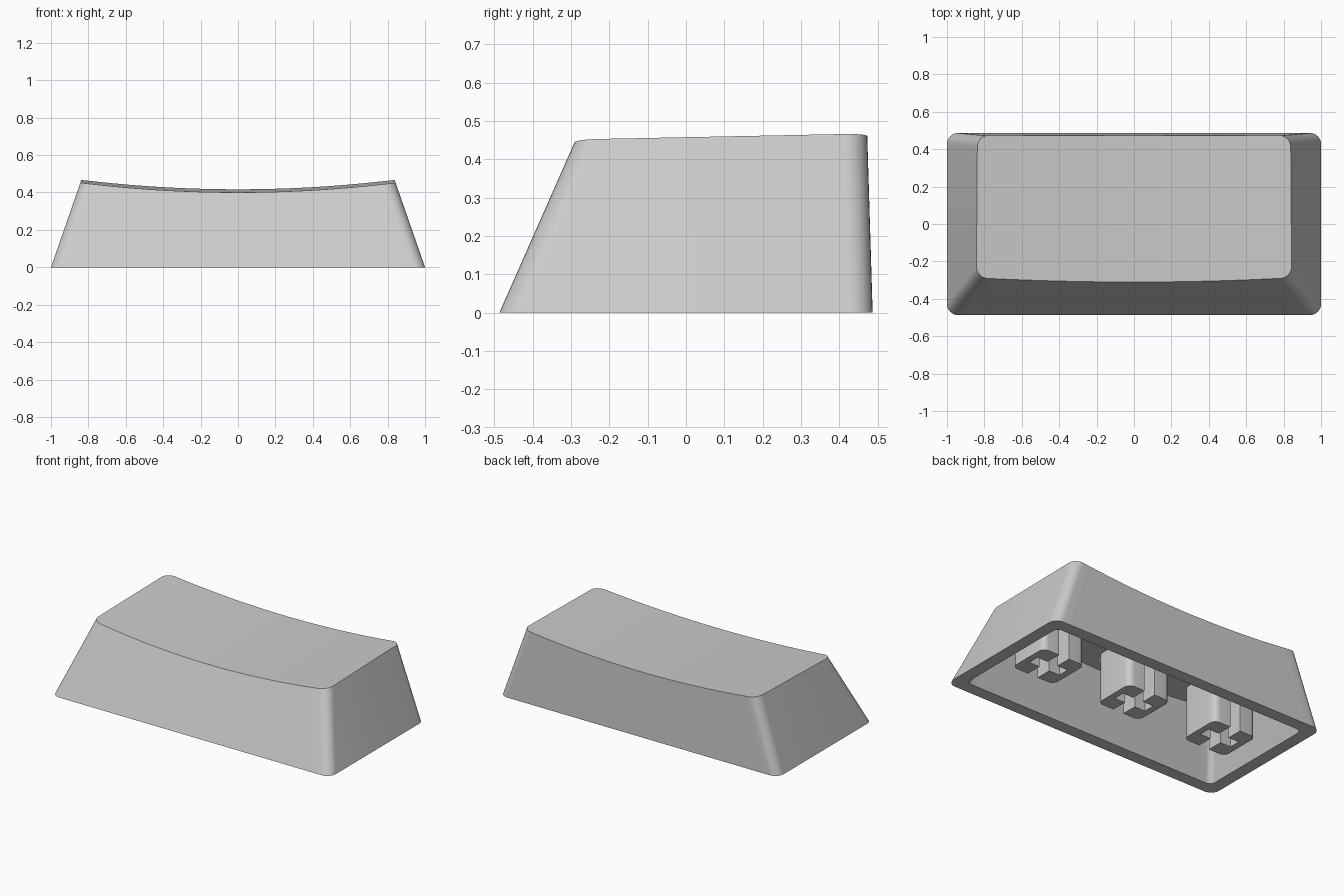
import bpy, bmesh, math

cube = bpy.data.objects.get("Cube")
if cube:
    bpy.data.objects.remove(cube, do_unlink=True)

grey = bpy.data.materials.new("light grey plastic")
grey.use_nodes = True
COLOUR = (0.6, 0.6, 0.6, 1)
grey.diffuse_color = COLOUR
grey.node_tree.nodes["Principled BSDF"].inputs["Base Color"].default_value = COLOUR


def finish(bm, name):
    bmesh.ops.recalc_face_normals(bm, faces=bm.faces)
    mesh = bpy.data.meshes.new(name)
    bm.to_mesh(mesh)
    bm.free()
    obj = bpy.data.objects.new(name, mesh)
    mesh.materials.append(grey)
    bpy.context.collection.objects.link(obj)
    bpy.ops.object.select_all(action='DESELECT')
    obj.select_set(True)
    bpy.context.view_layer.objects.active = obj
    bpy.ops.object.shade_smooth_by_angle(angle=math.radians(25))
    return obj


def dish(x, y):
    """Height of the tilted, cylindrically dished top."""
    return 0.407 + 0.021 * y + 0.072 * x * x


def half_outline(half_x, y_edge, y_mid, radius, arc=8, cols=32):
    """One long side of a rounded rectangle, from -x to +x."""
    s = 1 if y_edge > y_mid else -1
    right = []
    for i in range(arc + 1):
        a = math.pi / 2 * (1 - i / arc)
        right.append((half_x - radius + radius * math.cos(a),
                      y_edge + s * radius * (math.sin(a) - 1)))
    span = half_x - radius
    straight = [(-span + 2 * span * i / cols, y_edge) for i in range(1, cols)]
    return [(-x, y) for x, y in reversed(right)] + straight + right


def shell_layer(bm, inset, drop, radius):
    """Tapered wall and dished roof; returns the bottom front and back rows."""
    rows = []
    for base_y, top_y, s in ((-0.487, -0.284, -1), (0.487, 0.473, 1)):
        low = half_outline(1 - inset, base_y - s * inset, 0, radius)
        high = half_outline(0.84 - inset, top_y - s * inset, 0.09, radius)
        bottom, top = [], []
        for (x0, y0), (x1, y1) in zip(low, high):
            t = 1.0
            for _ in range(12):  # slide along the wall until it meets the dish
                x, y = x0 + (x1 - x0) * t, y0 + (y1 - y0) * t
                t = (dish(x, y) - drop) / 0.46
            bottom.append(bm.verts.new((x0, y0, 0)))
            top.append(bm.verts.new((x, y, dish(x, y) - drop)))
        rows.append((bottom, top))
    (fb, ft), (bb, bt) = rows
    for i in range(len(fb) - 1):
        bm.faces.new((fb[i], fb[i + 1], ft[i + 1], ft[i]))
        bm.faces.new((bb[i + 1], bb[i], bt[i], bt[i + 1]))
        bm.faces.new((ft[i], ft[i + 1], bt[i + 1], bt[i]))
    for i in (0, -1):
        bm.faces.new((fb[i], bb[i], bt[i], ft[i]))
    return fb + bb[::-1]


# Hollow cap: outer skin, inner skin and the flat rim joining them
bm = bmesh.new()
outer = shell_layer(bm, 0, 0, 0.06)
inner = shell_layer(bm, 0.08, 0.06, 0.035)
for i in range(len(outer)):
    j = (i + 1) % len(outer)
    bm.faces.new((outer[i], outer[j], inner[j], inner[i]))
finish(bm, "cap_shell")


# Mounting stems: two C-shaped halves around a cross-shaped slot
def stem(name, cx, half_x=0.155, half_y=0.14, radius=0.04, slot=0.037, reach=0.113):
    bm = bmesh.new()
    edge = []
    for a0, sy in ((-90, -1), (0, 1)):
        for i in range(7):
            a = math.radians(a0 + 15 * i)
            edge.append((half_x - radius + radius * math.cos(a),
                         sy * (half_y - radius) + radius * math.sin(a)))
    half = [(slot, -half_y)] + edge + [(slot, half_y), (slot, slot), (reach, slot),
                                       (reach, -slot), (slot, -slot)]
    for side in (1, -1):
        ring = [bm.verts.new((cx + side * x, y, 0.03)) for x, y in half]
        face = bm.faces.new(ring)
        ext = bmesh.ops.extrude_face_region(bm, geom=[face], use_keep_orig=True)
        for v in ext["geom"]:
            if isinstance(v, bmesh.types.BMVert):
                v.co.z = dish(v.co.x, v.co.y) - 0.04
    finish(bm, name)


for label, cx in (("left", 0.645), ("middle", 0), ("right", -0.645)):
    stem(label + "_stem", cx)
